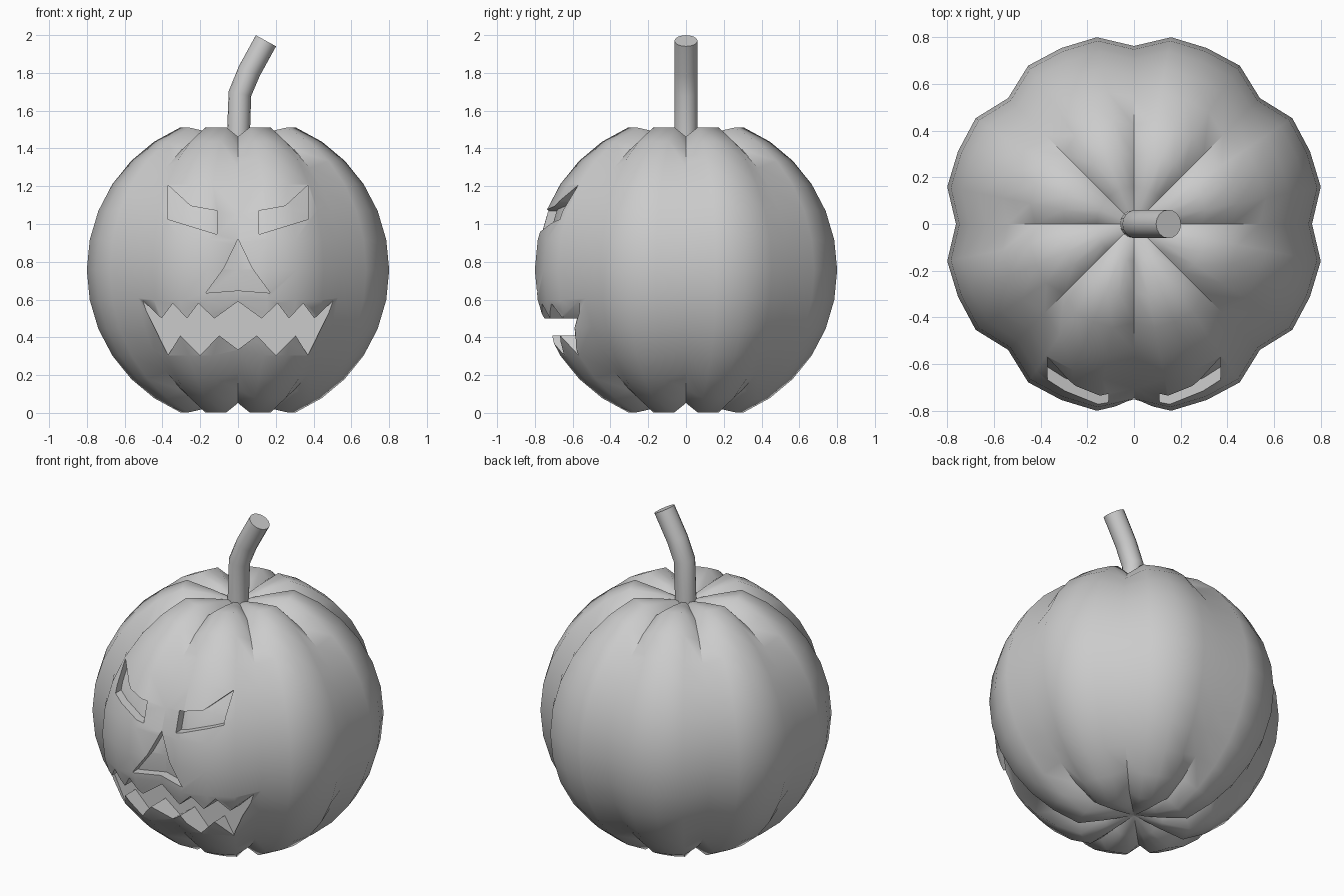
import bpy, bmesh, math
from mathutils import Vector

cube = bpy.data.objects.get("Cube")
if cube:
    bpy.data.objects.remove(cube, do_unlink=True)

grey = bpy.data.materials.new("plain_grey")
grey.use_nodes = True
COLOUR = (0.6, 0.6, 0.6, 1)
grey.diffuse_color = COLOUR
grey.node_tree.nodes["Principled BSDF"].inputs["Base Color"].default_value = COLOUR

RADIUS, CENTRE_Z, LOBES = 0.816, 0.757, 8


def add_mesh(name, bm):
    bmesh.ops.recalc_face_normals(bm, faces=bm.faces[:])
    mesh = bpy.data.meshes.new(name)
    bm.to_mesh(mesh)
    bm.free()
    mesh.materials.append(grey)
    obj = bpy.data.objects.new(name, mesh)
    bpy.context.collection.objects.link(obj)
    return obj


def select(obj):
    bpy.ops.object.select_all(action='DESELECT')
    obj.select_set(True)
    bpy.context.view_layer.objects.active = obj


def smooth(obj, degrees):
    select(obj)
    bpy.ops.object.shade_smooth_by_angle(angle=math.radians(degrees))


def subtract(obj, cutter):
    mod = obj.modifiers.new("cut", 'BOOLEAN')
    mod.operation = 'DIFFERENCE'
    mod.solver = 'EXACT'
    mod.object = cutter
    select(obj)
    bpy.ops.object.modifier_apply(modifier=mod.name)


def make_body(name, shift_y=0.0):
    """Ball with eight lobes, grooves between them and sunken poles."""
    bm = bmesh.new()
    bmesh.ops.create_uvsphere(bm, u_segments=LOBES * 4, v_segments=16, radius=RADIUS)
    for v in bm.verts:
        r = math.hypot(v.co.x, v.co.y)
        side = math.copysign(1, v.co.z)
        lobe = math.atan2(v.co.y, v.co.x) / math.tau * LOBES
        groove = abs(lobe - round(lobe)) < 0.05
        if r < 0.05:
            v.co.z = side * 0.685
        elif r < 0.2:
            v.co.z = side * (0.695 if groove else 0.725)
        elif groove:
            v.co *= 0.935
        v.co += Vector((0, shift_y, CENTRE_Z))
    return add_mesh(name, bm)


def make_prism(name, outline, back):
    """Front-facing outline of (x, z) points, pushed back to depth y = back."""
    bm = bmesh.new()
    face = bm.faces.new([bm.verts.new((x, -1, z)) for x, z in outline])
    ext = bmesh.ops.extrude_face_region(bm, geom=[face])
    for v in ext["geom"]:
        if isinstance(v, bmesh.types.BMVert):
            v.co.y = back
    prism = add_mesh(name, bm)
    prism.hide_render = True
    return prism


def mirrored(half):
    """Close a half outline whose first and last points lie on x = 0."""
    return half + [(-x, z) for x, z in half[-2:0:-1]]


# Face outlines
eye = [(0.37, 1.205), (0.25, 1.095), (0.11, 1.07), (0.11, 0.945), (0.37, 1.025)]
nose = mirrored([(0, 0.92), (0.075, 0.765), (0.17, 0.635), (0, 0.648)])
mouth = mirrored([(0, 0.59), (0.125, 0.5), (0.21, 0.58), (0.27, 0.5), (0.345, 0.58),
                  (0.405, 0.5), (0.52, 0.61), (0.37, 0.305), (0.305, 0.41),
                  (0.2, 0.305), (0.1, 0.41), (0, 0.335)])

# Body with shallow eyes and nose that follow its surface, and a flat-backed mouth
body = make_body("body")
core = make_body("core", 0.055)
cutters = [make_prism("left_eye_cutter", eye, -0.3),
           make_prism("right_eye_cutter", [(-x, z) for x, z in eye], -0.3),
           make_prism("nose_cutter", nose, -0.3)]
for cutter in cutters:
    subtract(cutter, core)
cutters.append(make_prism("mouth_cutter", mouth, -0.565))
for cutter in cutters:
    subtract(body, cutter)
for helper in cutters + [core]:
    bpy.data.objects.remove(helper, do_unlink=True)
smooth(body, 48)

# Bent stem
curve = bpy.data.curves.new("stem", 'CURVE')
curve.dimensions = '3D'
curve.bevel_depth = 0.061
curve.bevel_resolution = 6
curve.use_fill_caps = True
path = [(0, 1.4), (0.01, 1.69), (0.06, 1.81), (0.148, 1.97)]
spline = curve.splines.new('POLY')
spline.points.add(len(path) - 1)
for point, (x, z) in zip(spline.points, path):
    point.co = (x, 0, z, 1)
stem = bpy.data.objects.new("stem", curve)
bpy.context.collection.objects.link(stem)
curve.materials.append(grey)
select(stem)
bpy.ops.object.convert(target='MESH')
smooth(bpy.context.object, 40)
